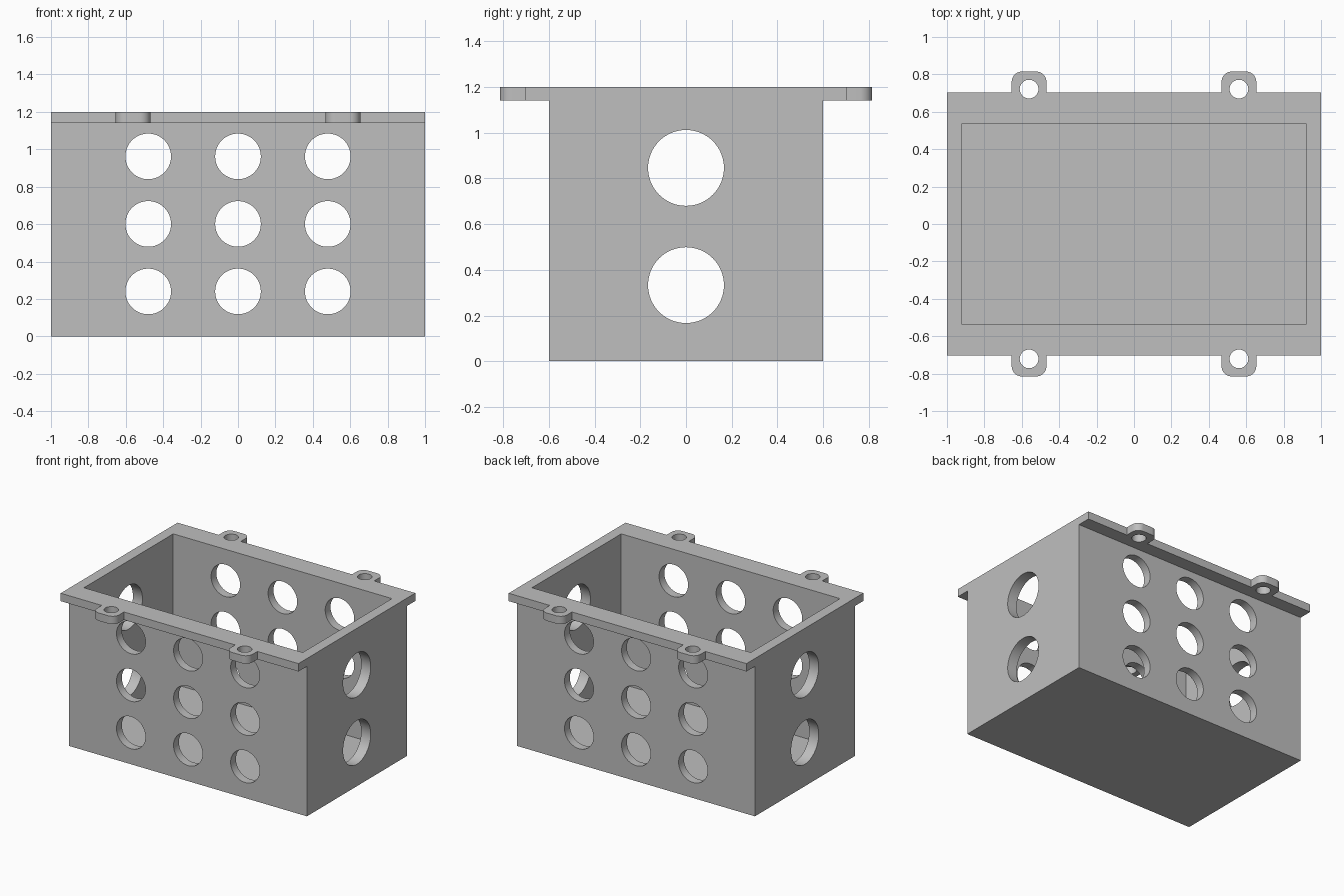
import bpy, bmesh, math

if "Cube" in bpy.data.objects:
    bpy.data.objects.remove(bpy.data.objects["Cube"])

grey = bpy.data.materials.new("light grey")
grey.diffuse_color = (0.52, 0.52, 0.52, 1)
grey.use_nodes = True
grey.node_tree.nodes["Principled BSDF"].inputs["Base Color"].default_value = grey.diffuse_color


def prism(name, pts, to3d, a, b):
    """Closed solid: 2D outline swept from a to b; to3d(u, v, w) gives the position."""
    bm = bmesh.new()
    lo = [bm.verts.new(to3d(u, v, a)) for u, v in pts]
    hi = [bm.verts.new(to3d(u, v, b)) for u, v in pts]
    bm.faces.new(lo)
    bm.faces.new(hi)
    n = len(pts)
    for i in range(n):
        j = (i + 1) % n
        bm.faces.new((lo[i], lo[j], hi[j], hi[i]))
    bmesh.ops.recalc_face_normals(bm, faces=bm.faces)
    me = bpy.data.meshes.new(name)
    bm.to_mesh(me)
    bm.free()
    me.materials.append(grey)
    ob = bpy.data.objects.new(name, me)
    bpy.context.collection.objects.link(ob)
    return ob


def arc(cx, cy, r, a0, a1, n):
    return [(cx + r * math.cos(math.radians(a0 + (a1 - a0) * i / n)),
             cy + r * math.sin(math.radians(a0 + (a1 - a0) * i / n))) for i in range(n + 1)]


def circle(cx, cy, r, n=64):
    return arc(cx, cy, r, 0, 360, n)[:-1]


def along_x(u, v, w): return (w, u, v)
def along_y(u, v, w): return (u, w, v)
def along_z(u, v, w): return (u, v, w)


def combine(target, tool, operation):
    m = target.modifiers.new(operation, 'BOOLEAN')
    m.operation, m.solver, m.object = operation, 'EXACT', tool
    bpy.context.view_layer.objects.active = target
    bpy.ops.object.modifier_apply(modifier=m.name)
    bpy.data.objects.remove(tool, do_unlink=True)


TOP, LIP = 1.2, 1.14

# Box body with side lips, as one profile along x
half = [(0.6, 0), (0.6, LIP), (0.702, LIP), (0.702, TOP)]
box = prism("perforated_box", half + [(-y, z) for y, z in reversed(half)], along_x, -1, 1)

# Rounded mounting tabs
TX, TW, TY, R = 0.561, 0.093, 0.815, 0.055
for sx in (-1, 1):
    for sy in (-1, 1):
        x0, x1 = sx * TX - TW, sx * TX + TW
        pts = ([(x0, 0.65), (x1, 0.65)] + arc(x1 - R, TY - R, R, 0, 90, 10)
               + arc(x0 + R, TY - R, R, 90, 180, 10))
        tab = prism("mounting_tab", [(x, sy * y) for x, y in pts], along_z, LIP, TOP)
        combine(box, tab, 'UNION')

# Open cavity
combine(box, prism("cavity", [(-0.92, -0.536), (0.92, -0.536), (0.92, 0.536), (-0.92, 0.536)],
                   along_z, 0.06, 1.5), 'DIFFERENCE')

# Three by three holes through front and back
for x in (-0.48, 0, 0.48):
    for z in (0.24, 0.601, 0.962):
        combine(box, prism("hole", circle(x, z, 0.122), along_y, -0.9, 0.9), 'DIFFERENCE')

# Two larger holes through the ends
for z in (0.333, 0.846):
    combine(box, prism("end_hole", circle(0, z, 0.166), along_x, -1.3, 1.3), 'DIFFERENCE')

# Screw holes in the tabs
for sx in (-1, 1):
    for sy in (-1, 1):
        combine(box, prism("screw_hole", circle(sx * TX, sy * 0.721, 0.05, 48), along_z, 1.0, 1.4),
                'DIFFERENCE')

# Smooth round bores, crisp edges
bpy.ops.object.select_all(action='DESELECT')
box.select_set(True)
bpy.context.view_layer.objects.active = box
bpy.ops.object.shade_smooth_by_angle(angle=math.radians(30))
